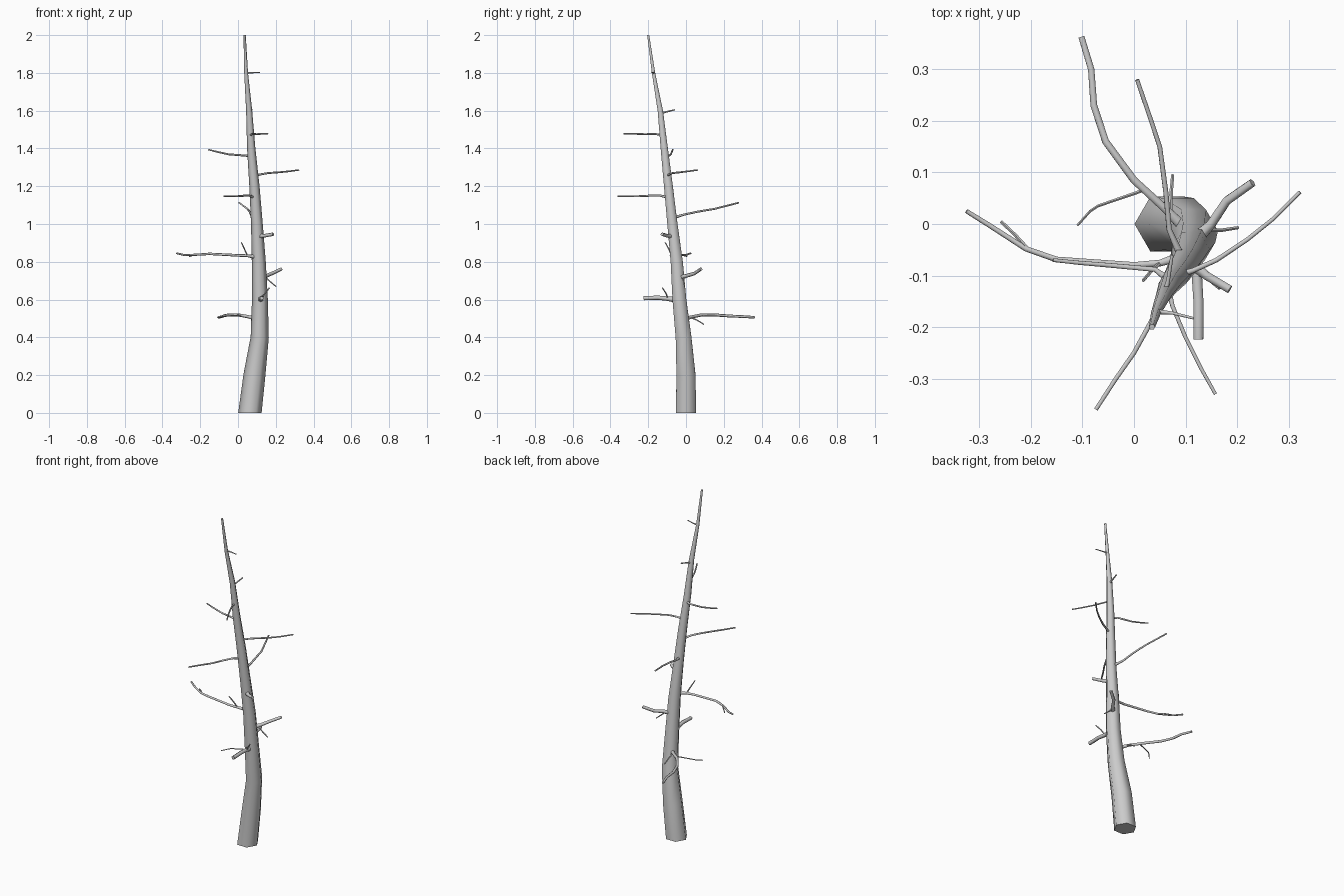
import bpy, bmesh, math
from mathutils import Vector


def tube(name, pts, radii, sides):
    """Tapered tube through pts, ring frame carried along the path."""
    pts = [Vector(p) for p in pts]
    bm = bmesh.new()
    rings = []
    u = None
    for i, p in enumerate(pts):
        t = (pts[min(i + 1, len(pts) - 1)] - pts[max(i - 1, 0)]).normalized()
        if i == 0 and name == "trunk":
            t = Vector((0, 0, 1))          # flat foot on the floor
        if u is None:
            u = Vector((1, 0, 0)) if abs(t.z) > 0.8 else Vector((0, 0, 1))
        u = (u - t * u.dot(t)).normalized()
        v = t.cross(u)
        ring = []
        for k in range(sides):
            a = 2 * math.pi * k / sides
            ring.append(bm.verts.new(p + radii[i] * (math.cos(a) * u + math.sin(a) * v)))
        rings.append(ring)
    for a, b in zip(rings, rings[1:]):
        for k in range(sides):
            j = (k + 1) % sides
            bm.faces.new((a[k], a[j], b[j], b[k]))
    bm.faces.new(rings[0][::-1])
    bm.faces.new(rings[-1])
    me = bpy.data.meshes.new(name)
    bm.to_mesh(me)
    bm.free()
    ob = bpy.data.objects.new(name, me)
    bpy.context.collection.objects.link(ob)
    bpy.context.view_layer.objects.active = ob
    ob.select_set(True)
    bpy.ops.object.shade_smooth_by_angle(angle=math.radians(65))
    ob.select_set(False)


def limb(name, r, pts, taper=0.75, flare=1.4, sides=6):
    """Side branch: flared where it leaves the trunk, slightly thinner at the tip."""
    n = len(pts) - 1
    radii = [r * (1 - (1 - taper) * i / n) for i in range(n + 1)]
    radii[0] *= flare
    tube(name, pts, radii, sides)


# Trunk: x, y, radius every 0.2 in height
trunk = [(.063, 0, .062), (.087, 0, .058), (.115, -.013, .048), (.116, -.035, .042),
         (.110, -.049, .037), (.100, -.072, .031), (.087, -.093, .027), (.070, -.115, .022),
         (.059, -.136, .016), (.043, -.172, .010), (.035, -.200, .006)]
tube("trunk", [(x, y, .2 * i) for i, (x, y, r) in enumerate(trunk)], [t[2] for t in trunk], 6)

# Main branches, from low to high
limb("branch_back_low", .009, [(.10, -.01, .495), (.06, .03, .508), (0, .085, .519), (-.055, .16, .518),
                               (-.078, .23, .513), (-.083, .30, .510), (-.102, .363, .506)])
limb("branch_front_low", .012, [(.12, -.05, .60), (.122, -.10, .605), (.125, -.15, .61), (.125, -.224, .607)], .9)
limb("branch_right_low", .011, [(.12, -.03, .715), (.15, 0, .725), (.18, .045, .738), (.23, .08, .762)], .8)
limb("branch_left", .008, [(.10, -.06, .825), (.05, -.076, .832), (0, -.08, .834), (-.15, -.069, .842),
                           (-.21, -.048, .838), (-.28, -.003, .835), (-.325, .025, .845)], .6)
limb("branch_right_stub", .010, [(.11, -.075, .935), (.14, -.10, .938), (.186, -.127, .946)], .9)
limb("branch_back_high", .006, [(.09, -.06, 1.035), (.068, -.01, 1.05), (.062, .06, 1.065), (.05, .15, 1.08),
                                (.03, .21, 1.095), (.006, .28, 1.113)])
limb("branch_front_left", .006, [(.085, -.09, 1.14), (.062, -.135, 1.15), (.033, -.19, 1.15), (0, -.25, 1.147),
                                 (-.035, -.30, 1.147), (-.074, -.36, 1.147)])
limb("branch_right_high", .006, [(.085, -.10, 1.255), (.115, -.09, 1.262), (.16, -.07, 1.27), (.22, -.03, 1.274),
                                 (.27, .01, 1.279), (.322, .062, 1.286)], .65)
limb("branch_left_high", .006, [(.07, -.11, 1.36), (.04, -.088, 1.362), (-.05, -.08, 1.369),
                                (-.11, -.075, 1.382), (-.157, -.07, 1.394)], .65)
limb("branch_front_high", .005, [(.065, -.12, 1.47), (.075, -.16, 1.476), (.10, -.22, 1.476),
                                 (.13, -.28, 1.477), (.158, -.33, 1.478)])
limb("branch_back_top", .005, [(.06, -.135, 1.585), (.066, -.11, 1.592), (.074, -.06, 1.605)], .7)
limb("branch_right_top", .004, [(.045, -.17, 1.80), (.075, -.173, 1.801), (.116, -.183, 1.803)], .7)

# Thin twigs growing off the branches
twigs = [
    (.003, [(.02, .066, .518), (-.07, .035, .512), (-.085, .025, .508), (-.11, -.003, .503)]),
    (.004, [(.07, .025, .505), (.072, .06, .49), (.075, .095, .468)]),
    (.004, [(.122, -.095, .605), (.145, -.107, .635), (.166, -.125, .662)]),
    (.004, [(.14, -.012, .722), (.17, -.012, .695), (.202, -.007, .668)]),
    (.004, [(.05, -.076, .832), (.035, -.09, .865), (.018, -.11, .902)]),
    (.004, [(-.205, -.05, .838), (-.23, -.022, .836), (-.258, .005, .828)]),
]
for i, (r, pts) in enumerate(twigs):
    limb(f"twig_{i + 1}", r, pts, .8, 1.1, 5)
